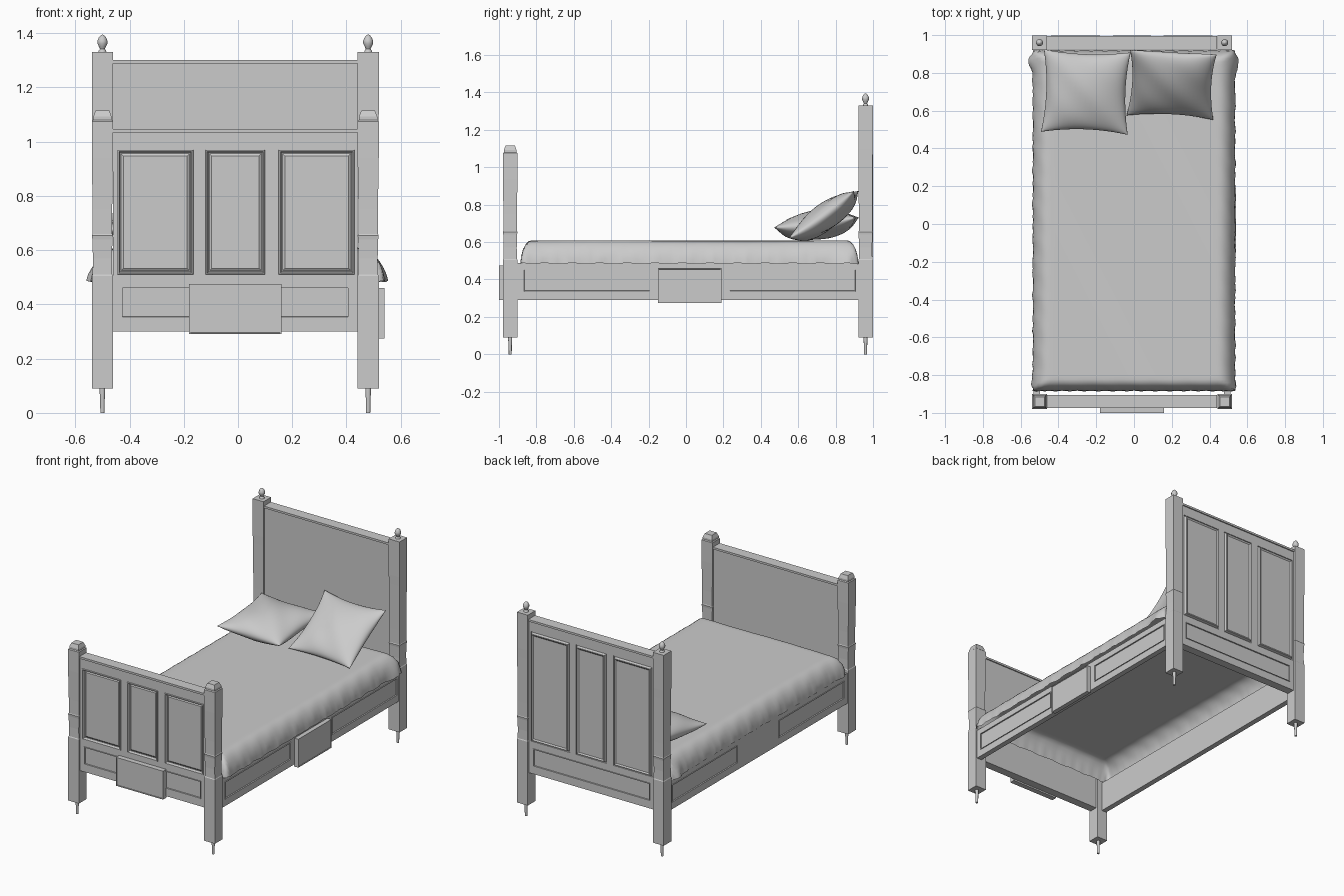
import bpy, bmesh, math, random
from mathutils import Vector, Matrix

if "Cube" in bpy.data.objects:
    bpy.data.objects.remove(bpy.data.objects["Cube"])

random.seed(3)
CX = -0.01                      # posts and boards are centred here


def finish(bm, name, smooth=None):
    bmesh.ops.recalc_face_normals(bm, faces=bm.faces)
    me = bpy.data.meshes.new(name)
    bm.to_mesh(me)
    bm.free()
    ob = bpy.data.objects.new(name, me)
    bpy.context.collection.objects.link(ob)
    if smooth:
        for o in bpy.context.selected_objects:
            o.select_set(False)
        ob.select_set(True)
        bpy.context.view_layer.objects.active = ob
        bpy.ops.object.shade_smooth_by_angle(angle=math.radians(smooth))
    return ob


def loft(name, x, y, rings, sides, smooth=None):
    """Stack of regular rings (z, inradius for squares / radius for round)."""
    bm = bmesh.new()
    k = math.sqrt(2) if sides == 4 else 1
    loops = []
    for z, r in rings:
        loops.append([bm.verts.new((x + r * k * math.cos(2 * math.pi * (i + .5) / sides),
                                    y + r * k * math.sin(2 * math.pi * (i + .5) / sides), z))
                      for i in range(sides)])
    for a, b in zip(loops, loops[1:]):
        for i in range(sides):
            j = (i + 1) % sides
            bm.faces.new((a[i], a[j], b[j], b[i]))
    bm.faces.new(loops[0])
    bm.faces.new(loops[-1])
    return finish(bm, name, smooth)


MAPS = {'front': lambda u, v, n, o: (u, o - n, v), 'back': lambda u, v, n, o: (u, o + n, v),
        'right': lambda u, v, n, o: (o + n, u, v), 'left': lambda u, v, n, o: (o - n, u, v)}


def board(name, side, offset, us, vs, thick, panels, steps):
    """Solid board gridded at us/vs; the listed columns of row 1 (or 0) get inset steps."""
    bm = bmesh.new()
    grid = [[bm.verts.new((u, v, 0)) for u in us] for v in vs]
    row = 1 if len(vs) > 2 else 0
    cells = []
    for j in range(len(vs) - 1):
        for i in range(len(us) - 1):
            f = bm.faces.new((grid[j][i], grid[j][i + 1], grid[j + 1][i + 1], grid[j + 1][i]))
            if j == row and i in panels:
                cells.append(f)
    front = list(bm.faces)
    rim = [e for e in bm.edges if e.is_boundary]
    ext = bmesh.ops.extrude_edge_only(bm, edges=rim)['geom']
    back = [g for g in ext if isinstance(g, bmesh.types.BMVert)]
    for v in back:
        v.co.z -= thick
    bmesh.ops.contextual_create(bm, geom=[e for e in bm.edges if e.is_boundary])
    bm.normal_update()
    for t, d in steps:
        bmesh.ops.inset_individual(bm, faces=cells, thickness=t, depth=d)
        bm.normal_update()
    for v in bm.verts:
        v.co = MAPS[side](*v.co, offset)
    return finish(bm, name)


def box(name, lo, hi):
    bm = bmesh.new()
    lo, hi = Vector(lo), Vector(hi)
    bmesh.ops.create_cube(bm, size=1, matrix=Matrix.Translation((lo + hi) / 2)
                          @ Matrix.Diagonal((*(hi - lo), 1)))
    return finish(bm, name)


# posts, feet and finials
for s, tag in ((-1, 'left'), (1, 'right')):
    x = CX + s * 0.49
    for y, name, mid, top in ((-0.94, 'front', 0.94, 1.075), (0.96, 'back', 1.10, 1.33)):
        rings = [(0.09, .039), (0.505, .039), (0.51, .036), (0.57, .035), (0.64, .037),
                 (0.655, .039), (0.66, .036), (0.75, .036), (mid - .06, .038), (mid, .039), (top, .039)]
        if name == 'front':
            rings += [(1.08, .034), (1.092, .034), (1.115, .025)]
        loft(f'{name}_post_{tag}', x, y, rings, 4)
        loft(f'{name}_foot_{tag}', x, y, [(0, .008), (0.05, .009), (0.08, .011), (0.095, .011)], 10, 40)
    loft(f'finial_{tag}', x, 0.96, [(1.325, .016), (1.336, .014), (1.342, .009), (1.35, .013), (1.362, .019),
                                    (1.372, .019), (1.384, .014), (1.392, .007), (1.395, .001)], 12, 50)

# head and foot boards: upper board with three raised panels, lower rail with one long panel
MOULD = ((.002, .006), (.007, 0), (.006, -.018), (.005, 0), (.012, .006))
BEAD = ((.001, .004), (.005, 0), (.001, -.008))
COLS = [-.46, -.445, -.165, -.12, .10, .15, .43, .44]
for side, off, name, top, ptop in (('front', -0.967, 'footboard', 1.035, 0.97),
                                   ('back', 0.987, 'headboard', 1.29, 1.225)):
    board(name, side, off, COLS if side == 'front' else [-.02 - u for u in COLS][::-1][::-1],
          [.485, .51, ptop, top], 0.055, (1, 3, 5), MOULD)
    board(name + '_lower_rail', side, off, [-.46, -.43, .41, .44], [.30, .35, .465, .485], 0.055, (1,), BEAD)
    y = off + (0.0275 if side == 'front' else -0.0275)
    box(name + '_cap', (-.46, y - .035, top - .002), (.44, y + .035, top + .011))

# side rails with two panels each
for side, off in (('right', 0.512), ('left', -0.532)):
    board(f'side_rail_{side}', side, off, [-.91, -.865, -.19, .23, .905, .93], [.29, .335, .45, .487],
          0.035, (1, 3), BEAD)

# applied blocks on the foot and right side
EDGE = ((.007, 0), (.001, -.003))
board('foot_block', 'front', -1.0, [-.18, .16], [.29, .475], 0.035, (0,), EDGE)
board('side_block', 'right', 0.54, [-.15, .19], [.275, .46], 0.03, (0,), EDGE)

# mattress cover: a draped sheet with rolled edges
bm = bmesh.new()
bmesh.ops.create_grid(bm, x_segments=60, y_segments=96, size=1)
for v in bm.verts:
    a, b = v.co.x, v.co.y
    dx, dy = max(0, abs(a) - .74) / .26, max(0, abs(b) - .9) / .1
    p = max(dx, dy)
    r = math.sin(p * math.pi / 2) / p if p else 0
    ox = math.copysign(min(abs(a) / .74, 1) * .445 + dx * r * .088, a)
    oy = math.copysign(min(abs(b) / .9, 1) * .845 + dy * r * .055, b)
    z = .607 - .122 * (1 - math.cos(p * math.pi / 2))
    wob = p * p * (.004 * math.sin(b * 31 + a) + .003 * math.sin(b * 67 + 2) + random.uniform(-.002, .002))
    flare = dx ** 2 * .025 * math.exp(-((abs(oy) - .84) / .04) ** 2) * (1 if b > 0 else .4)
    ox += math.copysign(wob * dx + flare, a)
    oy += math.copysign(.004 * p * p * math.sin(a * 25) * dy, b)
    z += .002 * math.sin(a * 5 + b * 4) * (1 - p) + .003 * p * math.sin(b * 40 + a * 22)
    v.co = (ox, oy + .018, z)
finish(bm, 'mattress_cover', 60)


# pillows: two puffed sheets welded at the rim, corners drawn out
def pillow(name, loc, rot, w, h, t):
    bm = bmesh.new()
    for s in (-1, 1):
        vs = bmesh.ops.create_grid(bm, x_segments=24, y_segments=24, size=1)['verts']
        for v in vs:
            a, b = math.sin(v.co.x * math.pi / 2), math.sin(v.co.y * math.pi / 2)
            puff = max(0, (1 - a * a) * (1 - b * b)) ** .5
            crease = 1 + .05 * math.sin(a * 6 + b * 5 + s)
            v.co = (a * (1 - .09 * (1 - b * b)) * w / 2, b * (1 - .09 * (1 - a * a)) * h / 2,
                    s * puff * t / 2 * crease + .015 * a * a * b * b)
    bmesh.ops.remove_doubles(bm, verts=bm.verts, dist=1e-4)
    ob = finish(bm, name, 70)
    ob.location = loc
    ob.rotation_euler = [math.radians(r) for r in rot]


pillow('pillow_left', (-.255, .70, .69), (7, 0, -2), .46, .44, .155)
pillow('pillow_right', (.20, .745, .735), (36, 0, -3), .46, .43, .14)
